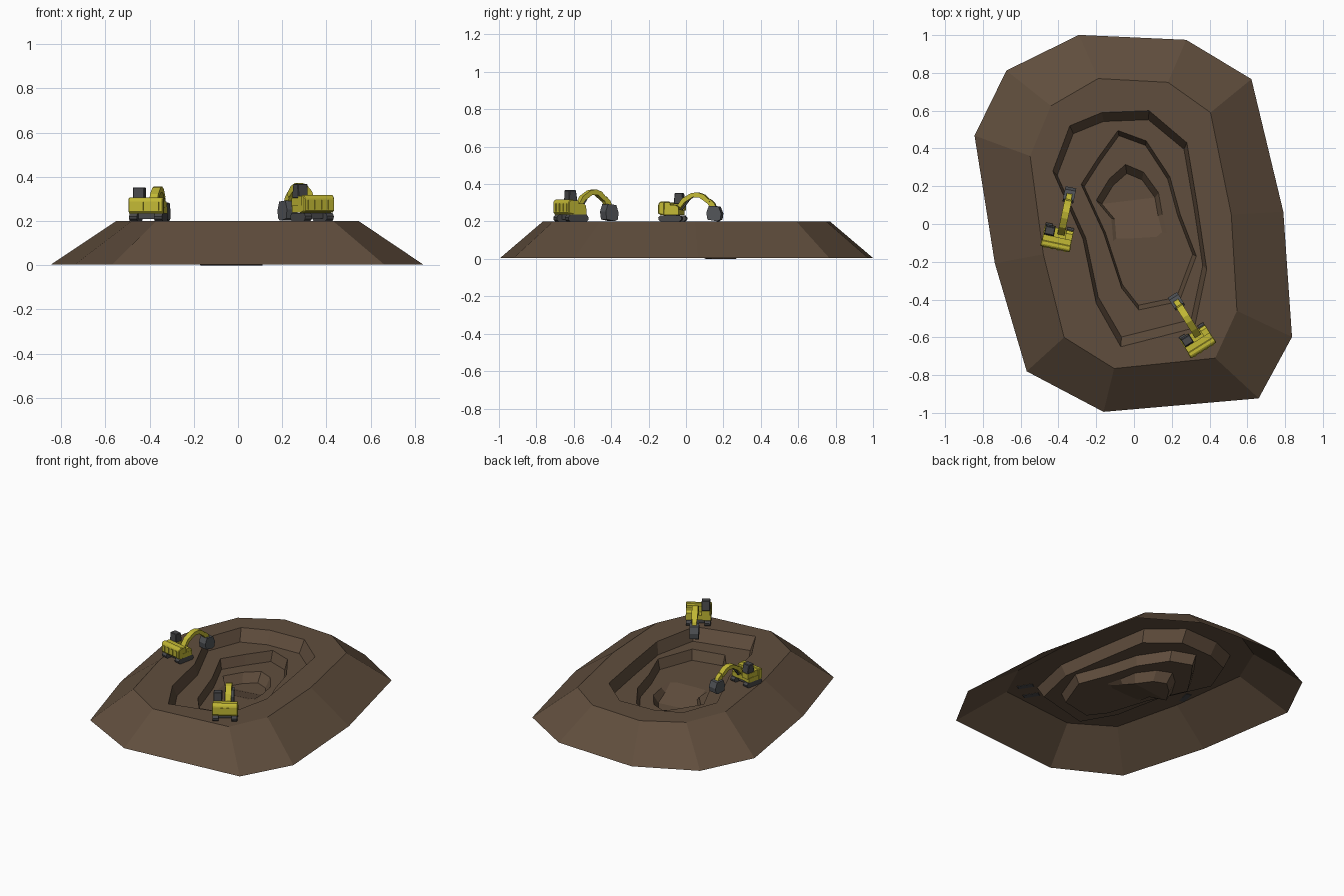
import bpy, bmesh, math
from mathutils import Matrix, Vector

if "Cube" in bpy.data.objects:
    bpy.data.objects.remove(bpy.data.objects["Cube"])


def mat(name, rgb):
    m = bpy.data.materials.new(name)
    m.diffuse_color = (*rgb, 1)
    m.use_nodes = True
    m.node_tree.nodes["Principled BSDF"].inputs["Base Color"].default_value = m.diffuse_color
    return m


EARTH = mat("brown_earth", (0.118, 0.076, 0.047))
YELLOW = mat("machine_yellow", (0.54, 0.48, 0.035))
DARK = mat("dark_steel", (0.065, 0.065, 0.068))
STEEL = mat("bucket_steel", (0.085, 0.09, 0.098))


def make(name, bm, m, matrix=None, recalc=True):
    if recalc:
        bmesh.ops.recalc_face_normals(bm, faces=bm.faces)
    me = bpy.data.meshes.new(name)
    bm.to_mesh(me)
    bm.free()
    me.materials.append(m)
    ob = bpy.data.objects.new(name, me)
    if matrix:
        ob.matrix_world = matrix
    bpy.context.collection.objects.link(ob)
    return ob


# --- terraced pit: clockwise outlines, starting at the back ---
RIM = [(-.19, .77), (.18, .75), (.405, .59), (.515, .05), (.545, -.46), (.43, -.71),
       (-.105, -.765), (-.37, -.60), (-.48, -.16), (-.55, .36), (-.44, .625)]
PIT1 = [(-.17, .59), (.08, .60), (.28, .43), (.335, .10), (.385, -.24), (.32, -.55),
        (-.07, -.65), (-.20, -.42), (-.27, -.08), (-.43, .28), (-.34, .52)]
PIT2 = [(-.085, .495), (.065, .44), (.19, .25), (.245, .05), (.33, -.17), (.24, -.41),
        (.025, -.455), (-.065, -.34), (-.16, -.05), (-.28, .21), (-.19, .35)]
PIT3 = [(-.045, .315), (.05, .275), (.13, .165), (.15, .05), (.175, -.05), (.14, -.08),
        (-.02, -.09), (-.11, -.09), (-.12, .03), (-.20, .125), (-.13, .24)]


def scaled(ring, sx, sy):
    return [(x * sx, y * sy) for x, y in ring]


Z1, Z2 = 0.122, 0.058
# the lowest floor climbs to the bench as a ramp at its front side
ramp_z = [0, 0, 0, .03, Z2, Z2, Z2, Z2, .035, 0, 0]
levels = [(scaled(RIM, 1.535, 1.3), [.004] * 11), (RIM, [.2] * 11),
          (PIT1, [.2] * 11), (scaled(PIT1, .945, .92), [Z1] * 11),
          (PIT2, [Z1] * 11), (scaled(PIT2, .94, .945), [Z2] * 11),
          (PIT3, [Z2] * 11), (scaled(PIT3, .85, .85), ramp_z)]
bm = bmesh.new()
rings = [[bm.verts.new((x, y, z)) for (x, y), z in zip(r, zs)] for r, zs in levels]
for a, b in zip(rings, rings[1:]):
    for i in range(11):
        j = (i + 1) % 11
        bm.faces.new((a[i], b[i], b[j], a[j]))
low = rings[-1]
bm.faces.new([low[i] for i in (2, 1, 0, 10, 9)])
bm.faces.new([low[i] for i in (9, 8, 7, 6, 5, 4, 3, 2)])
make("terraced_pit", bm, EARTH, recalc=False)


# --- excavator: side profiles (y, z) extruded across x, facing +y ---
def slab(name, profile, x0, x1, m, matrix, bevel=0):
    bm = bmesh.new()
    f = bm.faces.new([bm.verts.new((x0, y, z)) for y, z in profile])
    ext = bmesh.ops.extrude_face_region(bm, geom=[f])["geom"]
    bmesh.ops.translate(bm, verts=[v for v in ext if isinstance(v, bmesh.types.BMVert)],
                        vec=Vector((x1 - x0, 0, 0)))
    if bevel:
        bmesh.ops.bevel(bm, geom=bm.edges[:], offset=bevel, segments=1, affect='EDGES')
    return make(name, bm, m, matrix)


def rect(y0, y1, z0, z1):
    return [(y0, z0), (y1, z0), (y1, z1), (y0, z1)]


def excavator(tag, x, y, heading, zscale):
    M = (Matrix.Translation((x, y, .198)) @ Matrix.Rotation(math.radians(heading), 4, 'Z')
         @ Matrix.Diagonal((1, 1, zscale, 1)))

    def part(name, prof, x0, x1, m, bevel=0):
        slab(f"{tag}_{name}", prof, x0, x1, m, M, bevel)

    # undercarriage
    track = [(-.048, 0), (.048, 0), (.062, .01), (.064, .022), (.052, .035),
             (-.052, .035), (-.064, .022), (-.062, .01)]
    for side, s in (("left", -1), ("right", 1)):
        part(f"{side}_track", track, s * .04, s * .076, DARK)
    part("axle_frame", rect(-.03, .03, .012, .04), -.045, .045, DARK)
    # upper body
    part("deck", rect(-.055, .048, .036, .066), -.078, .078, YELLOW)
    part("counterweight", [(-.064, .042), (-.03, .034), (-.03, .108), (-.054, .108), (-.064, .094)],
         -.08, .08, YELLOW, .004)
    part("engine_cover", rect(-.034, .0, .06, .104), -.076, .076, YELLOW)
    part("side_tank", [(0, .06), (.046, .06), (.046, .078), (.03, .09), (0, .09)],
         .04, .077, YELLOW)
    for i in range(4):
        cx = -.054 + i * .036
        part(f"rear_rib_{i + 1}", rect(-.068, -.06, .05, .088), cx - .008, cx + .008, YELLOW)
    # cab
    part("cab_base", rect(0, .056, .06, .096), -.074, -.02, YELLOW)
    part("cab_glass", [(0, .096), (.056, .096), (.046, .154), (.004, .154)], -.073, -.021, DARK, .003)
    # arm
    boom = [(.012, .06), (.035, .06), (.07, .104), (.115, .132), (.15, .13), (.195, .098),
            (.21, .112), (.175, .146), (.14, .158), (.105, .153), (.055, .124)]
    part("boom", boom, -.004, .034, YELLOW)
    part("stick", [(.185, .118), (.2, .09), (.23, .055), (.248, .062), (.232, .1), (.208, .122)],
         0, .03, YELLOW)
    part("boom_ram", [(.046, .066), (.054, .062), (.1, .122), (.092, .126)], .009, .021, DARK)
    part("bucket", [(.198, .012), (.25, .003), (.268, .012), (.273, .045), (.258, .082),
                    (.206, .086), (.192, .05)], -.014, .044, STEEL)


excavator("left_excavator", -.405, -.07, -12, 1.0)
excavator("front_excavator", .335, -.615, 32, 1.1)
